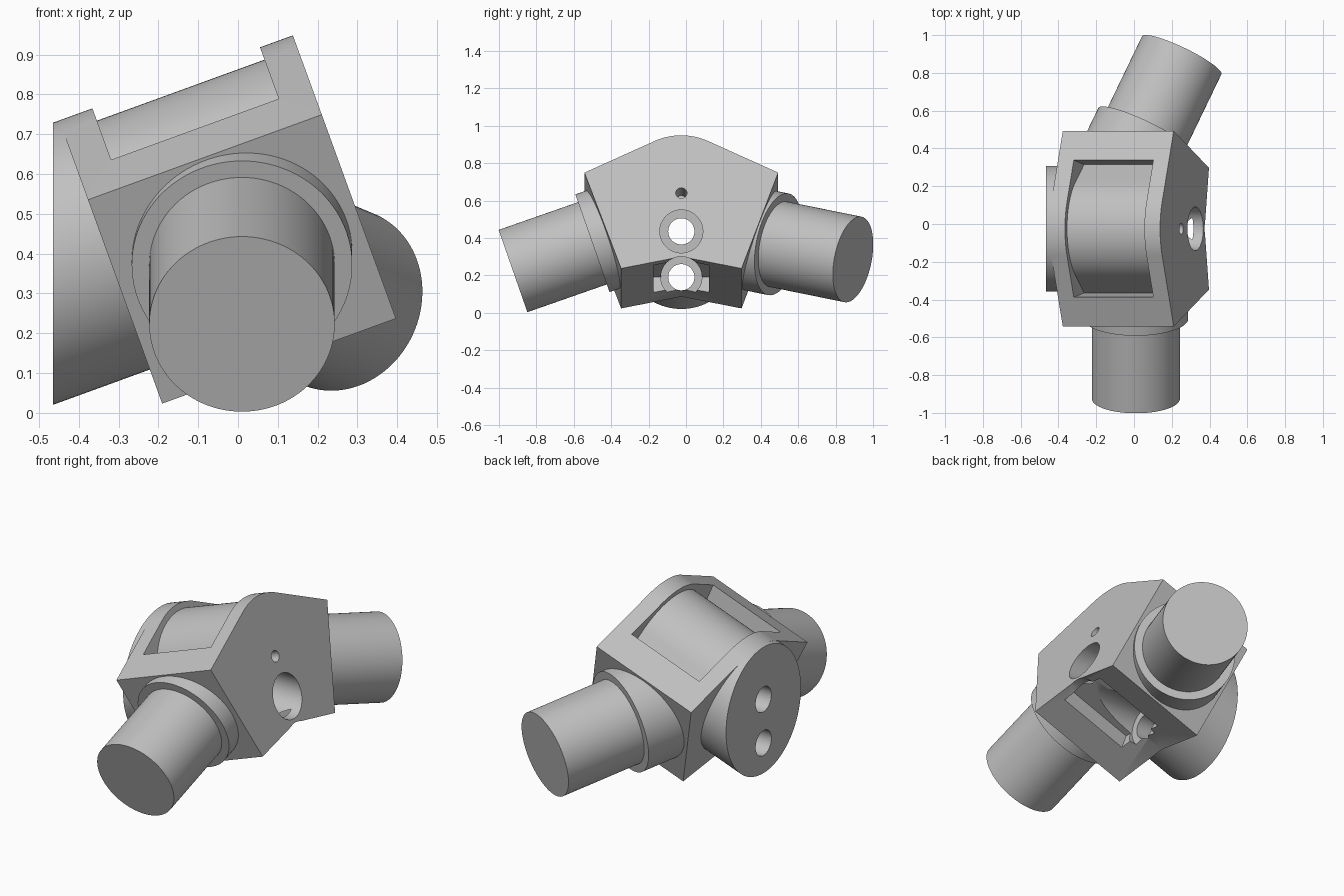
import bpy, bmesh, math
from mathutils import Vector, Matrix

if "Cube" in bpy.data.objects:
    bpy.data.objects.remove(bpy.data.objects["Cube"], do_unlink=True)

grey = bpy.data.materials.new("plain grey")
grey.use_nodes = True
grey.diffuse_color = (0.53, 0.53, 0.53, 1)
grey.node_tree.nodes["Principled BSDF"].inputs["Base Color"].default_value = grey.diffuse_color

# Tilted body frame: u along the body, v upward, y across
TILT = math.radians(20)
U = Vector((math.cos(TILT), 0, math.sin(TILT)))
V = Vector((-math.sin(TILT), 0, math.cos(TILT)))
MID = Vector((0, -0.025, 0))
AXIS_V = 0.511          # height of the rounded top's axis
ROUND_R = 0.333


def place(u, y, v):
    return MID + U * u + V * v + Vector((0, y, 0))


def finish(name, bm):
    bmesh.ops.recalc_face_normals(bm, faces=bm.faces[:])
    mesh = bpy.data.meshes.new(name)
    bm.to_mesh(mesh)
    bm.free()
    mesh.materials.append(grey)
    obj = bpy.data.objects.new(name, mesh)
    bpy.context.collection.objects.link(obj)
    return obj


def prism(name, profile, u0, u1, flat_x=None):
    """Extrude a (y, v) profile along u; flat_x trims the low end to a vertical plane."""
    bm = bmesh.new()
    ends = []
    for u in (u0, u1):
        ring = []
        for y, v in profile:
            start = u
            if flat_x is not None and u == u0:
                start = (flat_x - V.x * v) / U.x
            ring.append(bm.verts.new(place(start, y, v)))
        ends.append(ring)
        bm.faces.new(ring)
    n = len(profile)
    for i in range(n):
        j = (i + 1) % n
        bm.faces.new((ends[0][i], ends[0][j], ends[1][j], ends[1][i]))
    return finish(name, bm)


def rod(name, a, b, radius, sides=96):
    """Cylinder between two points."""
    a, b = Vector(a), Vector(b)
    d = b - a
    matrix = Matrix.Translation((a + b) / 2) @ d.to_track_quat('Z', 'Y').to_matrix().to_4x4()
    bm = bmesh.new()
    bmesh.ops.create_cone(bm, cap_ends=True, segments=sides, radius1=radius,
                          radius2=radius, depth=d.length, matrix=matrix)
    return finish(name, bm)


def arc(radius, half_angle, steps=40):
    """Points over the rounded top, from +y to -y."""
    angles = [half_angle * (1 - 2 * i / steps) for i in range(steps + 1)]
    return [(radius * math.sin(a), AXIS_V + radius * math.cos(a)) for a in angles]


def cut(obj, cutters):
    bpy.context.view_layer.objects.active = obj
    for cutter in cutters:
        mod = obj.modifiers.new("cut", 'BOOLEAN')
        mod.operation = 'DIFFERENCE'
        mod.solver = 'EXACT'
        mod.object = cutter
        bpy.ops.object.modifier_apply(modifier=mod.name)


# Body: rounded roof, sloped shoulders, inward sides, notched underside
roof = arc(ROUND_R, math.radians(25.6))
body = prism("body", [(0.518, 0.632)] + roof +
             [(-0.518, 0.632), (-0.322, 0.087), (0, 0.154), (0.322, 0.087)],
             -0.171, 0.454)

# Large end boss, trimmed to a vertical face
boss = prism("end_boss", arc(ROUND_R, math.pi, 96)[:-1], -0.4, -0.15, flat_x=-0.465)

# Two angled tubes with collars
parts = [body, boss]
arms = {"front": (Vector((0.01, -0.925, 0.223)), Vector((0, -0.944, -0.33)), 0.15),
        "back": (Vector((0.2525, 0.893, 0.285)), Vector((0.427, 0.887, -0.18)), 0.22)}
tubes = []
for side, (tip, direction, depth) in arms.items():
    direction.normalize()
    rim = tip - direction * 0.45
    tubes.append(rod(side + "_tube", rim - direction * 0.04, tip, 0.233))
    parts.append(rod(side + "_collar", rim - direction * depth, rim, 0.277))

# Cutters: roof window around the core, underside pocket and bores
core = arc(0.30, math.radians(55))
window = prism("window_cutter", [(0.38, 0.95), (0.363, 0.709), (0.34, 0.547)] + core +
               [(-0.34, 0.547), (-0.363, 0.709), (-0.38, 0.95)], -0.082, 0.366)
pocket = prism("pocket_cutter", [(-0.148, 0), (0.148, 0), (0.148, 0.21), (-0.148, 0.21)],
               -0.02, 0.405)
cutters = [window, pocket]
for z, wide in ((0.435, 0.115), (0.19, 0.11)):
    cutters.append(rod("bore_cutter", (-0.7, MID.y, z), (0.7, MID.y, z), 0.07, 64))
    cutters.append(rod("wide_bore_cutter", (-0.1, MID.y, z), (0.7, MID.y, z), wide, 64))
cutters.append(rod("pin_hole_cutter", place(0.33, 0, 0.516), place(0.6, 0, 0.516), 0.03, 32))

for part in parts:
    cut(part, cutters)
for cutter in cutters:
    bpy.data.objects.remove(cutter, do_unlink=True)

# Smooth curved walls, keep edges crisp
bpy.ops.object.select_all(action='DESELECT')
for obj in parts + tubes:
    obj.select_set(True)
bpy.context.view_layer.objects.active = body
bpy.ops.object.shade_smooth_by_angle(angle=math.radians(25))
